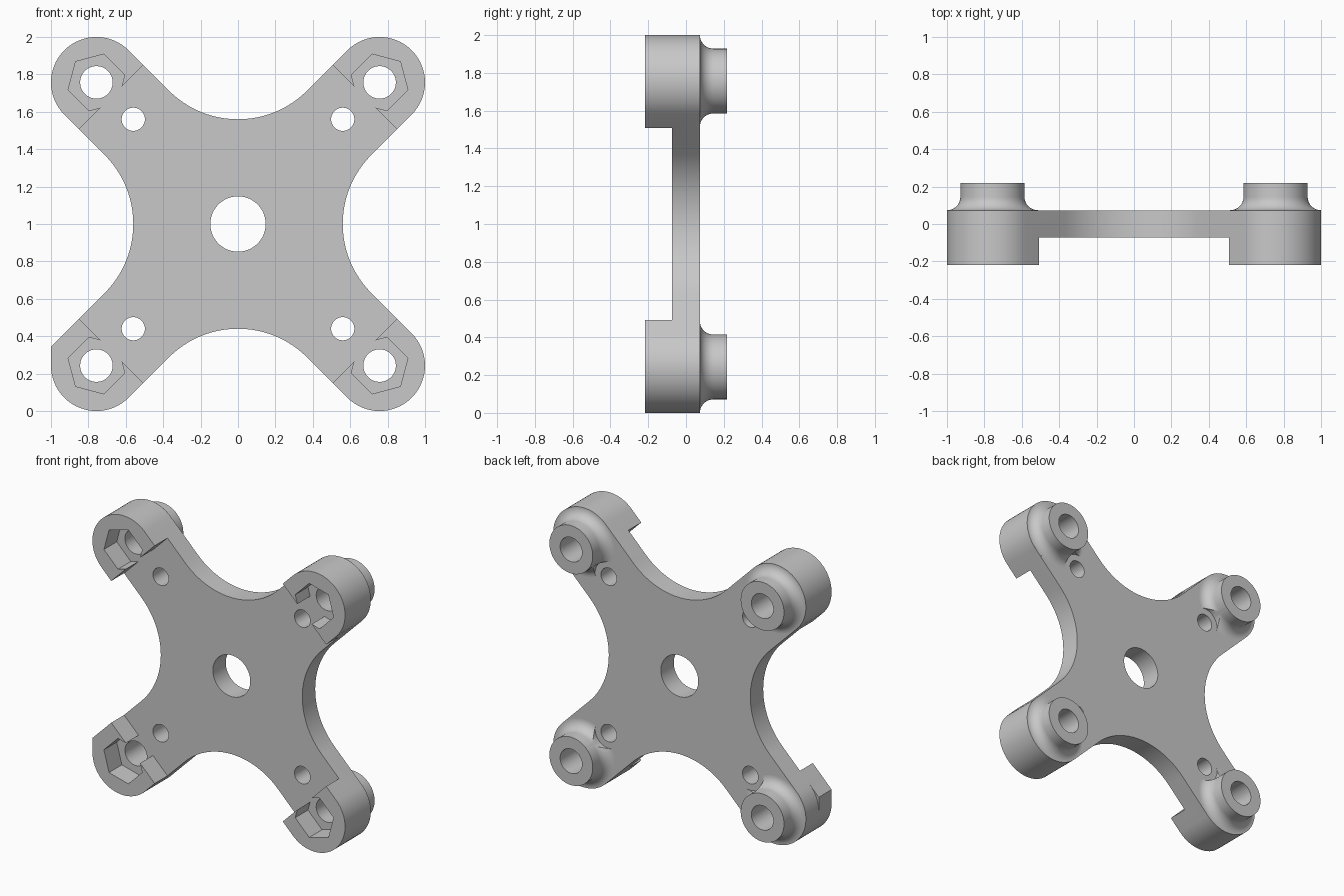
import bpy, bmesh, math
from mathutils import Matrix

if "Cube" in bpy.data.objects:
    bpy.data.objects.remove(bpy.data.objects["Cube"])

C = 0.757                        # screw centre offset on both axes
R = 0.243                        # arm end radius
FRONT, STEP, BACK, TOP = -0.218, -0.073, 0.073, 0.218

grey = bpy.data.materials.new("light grey")
grey.diffuse_color = (0.58, 0.58, 0.58, 1)
grey.use_nodes = True
grey.node_tree.nodes["Principled BSDF"].inputs["Base Color"].default_value = grey.diffuse_color


def arc(cx, cz, r, a0, a1, n):
    """Points on an arc, angles in degrees."""
    angles = [math.radians(a0 + (a1 - a0) * i / n) for i in range(n + 1)]
    return [(cx + r * math.cos(a), cz + r * math.sin(a)) for a in angles]


def circle(cx, cz, r, n=48, turn=0):
    return arc(cx, cz, r, turn, turn + 360, n)[:-1]


def finish(name, bm):
    bmesh.ops.recalc_face_normals(bm, faces=bm.faces)
    me = bpy.data.meshes.new(name)
    bm.to_mesh(me)
    bm.free()
    me.materials.append(grey)
    ob = bpy.data.objects.new(name, me)
    bpy.context.collection.objects.link(ob)
    return ob


def prism(name, pts, y0, y1):
    """Extrude an x/z outline from y0 to y1."""
    bm = bmesh.new()
    rings = [[bm.verts.new((x, y, z + 1)) for x, z in pts] for y in (y0, y1)]
    bm.faces.new(rings[0])
    bm.faces.new(rings[1])
    n = len(pts)
    for i in range(n):
        j = (i + 1) % n
        bm.faces.new((rings[0][i], rings[0][j], rings[1][j], rings[1][i]))
    return finish(name, bm)


def lathe(name, cx, cz, profile, n=64):
    """Spin (radius, y) points about a y-parallel axis, with closed ends."""
    bm = bmesh.new()
    rings = [[bm.verts.new((x, y, z + 1)) for x, z in circle(cx, cz, r, n)]
             for r, y in profile]
    bm.faces.new(rings[0])
    bm.faces.new(rings[-1])
    for a, b in zip(rings, rings[1:]):
        for i in range(n):
            j = (i + 1) % n
            bm.faces.new((a[i], a[j], b[j], b[i]))
    return finish(name, bm)


def combine(ob, other, operation):
    """Apply a boolean and discard the helper."""
    mod = ob.modifiers.new("bool", 'BOOLEAN')
    mod.operation, mod.object, mod.solver = operation, other, 'EXACT'
    bpy.context.view_layer.objects.active = ob
    bpy.ops.object.modifier_apply(modifier=mod.name)
    bpy.data.objects.remove(other)


# Four-armed outline: rounded arm ends joined by concave arcs
valley = 0.56
line = R * math.sqrt(2)
vc = (valley * math.sqrt(2) - line) / (math.sqrt(2) - 1)
quarter = arc(C, C, R, -45, 135, 32) + arc(0, vc, vc - valley, -45, -135, 24)
outline = []
for k in range(4):
    m = Matrix.Rotation(k * math.pi / 2, 2)
    for x, z in quarter:
        outline.append((m[0][0] * x + m[0][1] * z, m[1][0] * x + m[1][1] * z))
bracket = prism("mounting_bracket", outline, FRONT, BACK)

# Recess the middle of the front, leaving a thick pad at each arm end
d = 0.96 * math.sqrt(2)
combine(bracket, prism("recess_cutter", [(d, 0), (0, d), (-d, 0), (0, -d)],
                       FRONT - 0.1, STEP), 'DIFFERENCE')

# Small square corner on one pad
t = R / math.sqrt(2)
corner = [(-1, -C), (-1, -C + line - R), (-C - t, -C + t), (-C, -C)]
combine(bracket, prism("pad_corner", corner, FRONT, STEP), 'UNION')

# Bosses with a coved base, relieved around the small holes
cove = BACK + 0.072
profile = [(0.2, 0.03)]
profile += arc(0.243, cove, 0.0715, 270, 180, 12)
profile += [(0.1715, TOP)]
ends = [(sx, sz) for sx in (-1, 1) for sz in (-1, 1)]
for sx, sz in ends:
    boss = lathe("boss", sx * C, sz * C, profile)
    relief = prism("relief_cutter", circle(sx * 0.56, sz * 0.56, 0.108), 0, 0.4)
    combine(boss, relief, 'DIFFERENCE')
    combine(bracket, boss, 'UNION')

# Nut pockets, screw holes and small holes
for sx, sz in ends:
    angle = math.degrees(math.atan2(sz, sx))
    combine(bracket, prism("nut_cutter", circle(sx * C, sz * C, 0.157, 6, angle),
                           FRONT - 0.1, STEP), 'DIFFERENCE')
    for pos, r in ((C, 0.087), (0.56, 0.062)):
        combine(bracket, prism("hole_cutter", circle(sx * pos, sz * pos, r),
                               -0.5, 0.5), 'DIFFERENCE')

# Centre hole
combine(bracket, prism("centre_cutter", circle(0, 0, 0.148, 64), -0.5, 0.5),
        'DIFFERENCE')

bpy.ops.object.select_all(action='DESELECT')
bracket.select_set(True)
bpy.context.view_layer.objects.active = bracket
bpy.ops.object.shade_smooth_by_angle()
